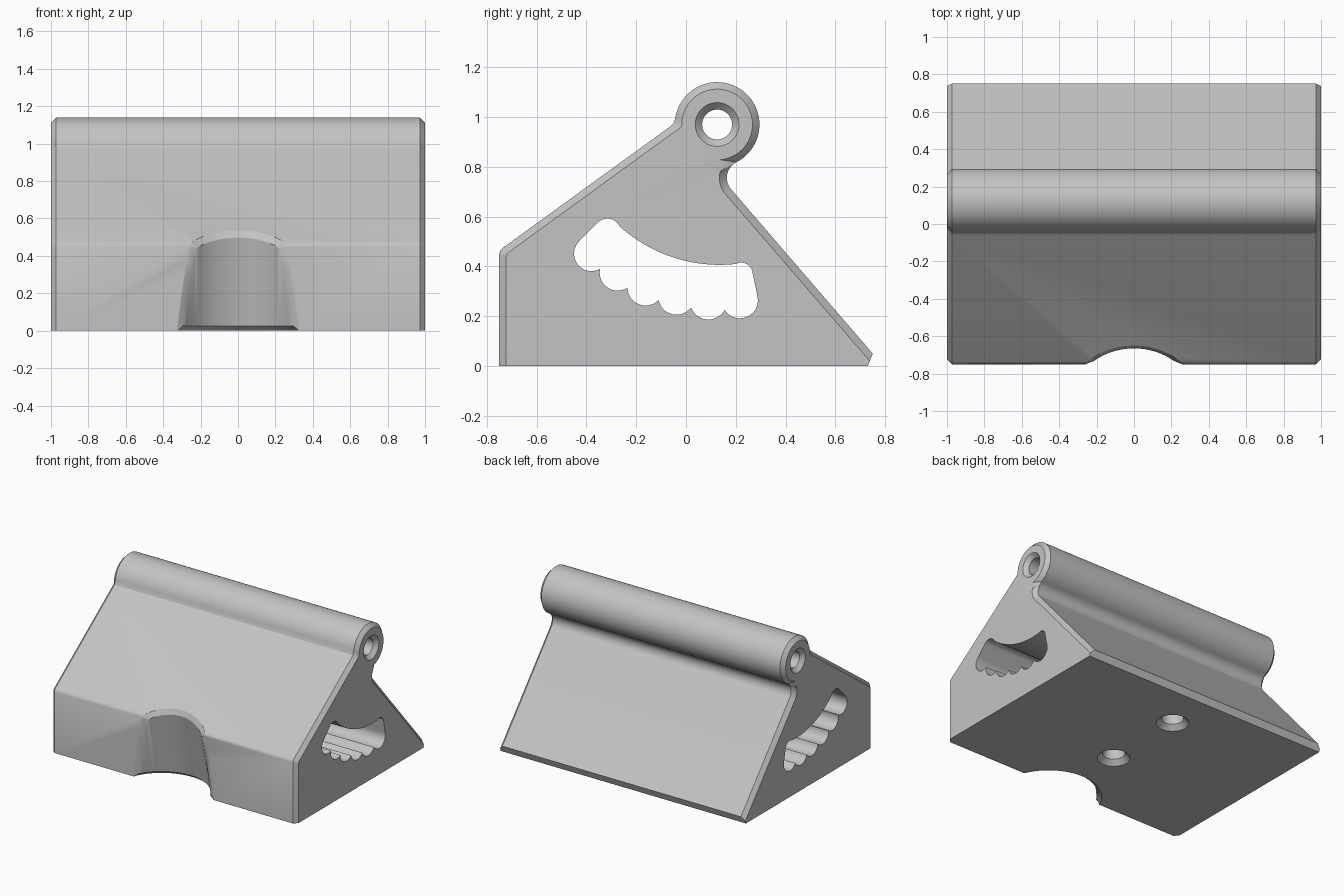
import bpy, bmesh
from math import sin, cos, pi, radians, hypot, atan2
from mathutils import Vector

if "Cube" in bpy.data.objects:
    bpy.data.objects.remove(bpy.data.objects["Cube"], do_unlink=True)

grey = bpy.data.materials.new("plain grey")
grey.use_nodes = True
grey.diffuse_color = (0.55, 0.55, 0.55, 1)
grey.node_tree.nodes["Principled BSDF"].inputs["Base Color"].default_value = (0.55, 0.55, 0.55, 1)


def loft(name, rings):
    """Closed solid through rings that have equal point counts."""
    bm = bmesh.new()
    loops = [[bm.verts.new(p) for p in ring] for ring in rings]
    n = len(loops[0])
    for a, b in zip(loops, loops[1:]):
        for i in range(n):
            j = (i + 1) % n
            bm.faces.new((a[i], a[j], b[j], b[i]))
    bm.faces.new(loops[0])
    bm.faces.new(loops[-1])
    # Edges that collapse to one point are welded
    bmesh.ops.remove_doubles(bm, verts=bm.verts, dist=1e-5)
    bmesh.ops.recalc_face_normals(bm, faces=bm.faces)
    mesh = bpy.data.meshes.new(name)
    bm.to_mesh(mesh)
    bm.free()
    mesh.materials.append(grey)
    ob = bpy.data.objects.new(name, mesh)
    bpy.context.collection.objects.link(ob)
    return ob


def arc(c, r, a0, a1, n):
    """Points on a circle from a0 to a1 degrees."""
    angles = [radians(a0 + (a1 - a0) * i / n) for i in range(n + 1)]
    return [(c[0] + r * cos(a), c[1] + r * sin(a)) for a in angles]


def bulge(p, q, sag, n=12):
    """Arc from p to q bowed to the left by sag; the end point is left out."""
    p, q = Vector(p), Vector(q)
    if not sag:
        return [tuple(p)]
    d = q - p
    half = d.length / 2
    left = Vector((-d.y, d.x)).normalized()
    r = (half * half + sag * sag) / (2 * sag)
    c = (p + q) / 2 + left * (sag - r)
    a0 = atan2(p.y - c.y, p.x - c.x)
    sweep = (atan2(q.y - c.y, q.x - c.x) - a0 + pi) % (2 * pi) - pi
    return [(c.x + abs(r) * cos(a0 + sweep * i / n),
             c.y + abs(r) * sin(a0 + sweep * i / n)) for i in range(n)]


def cut(ob, cutter):
    bpy.context.view_layer.objects.active = ob
    mod = ob.modifiers.new("cut", "BOOLEAN")
    mod.operation = "DIFFERENCE"
    mod.solver = "EXACT"
    mod.object = cutter
    bpy.ops.object.modifier_apply(modifier=mod.name)
    bpy.data.objects.remove(cutter, do_unlink=True)


def at_x(x, points):
    return [(x, y, z) for y, z in points]


# Wedge with the round tube along its ridge; the end outline is inset for a chamfer
TUBE = (0.125, 0.97)
NECK = (0.234, 0.756)
outer = ([(-0.75, 0), (-0.75, 0.45), (-0.746, 0.463), (-0.735, 0.475),
          (-0.065, 0.961), (-0.051, 0.974)]
         + arc(TUBE, 0.17, 172, -63, 48) + arc(NECK, 0.07, 117, 220.6, 14)[1:]
         + [(0.75, 0.05), (0.73, 0)])
inner = ([(-0.722, 0), (-0.722, 0.44), (-0.721, 0.446), (-0.716, 0.454),
          (-0.035, 0.949), (-0.022, 0.958)]
         + arc(TUBE, 0.142, 182, -85, 48) + arc(NECK, 0.1, 160, 220.6, 14)[1:]
         + [(0.738, 0.02), (0.73, 0)])
body = loft("wedge_body", [at_x(-1, inner), at_x(-0.973, outer),
                           at_x(0.973, outer), at_x(1, inner)])

# Leaning round notch in the front
NOTCH_R = 0.33


def notch_y(z):
    return -0.887 - 0.217 * z


cut(body, loft("notch_cutter", [
    [(x, y, z) for x, y in arc((0, notch_y(z)), NOTCH_R, 0, 356.25, 95)]
    for z in (-0.1, 0.8)]))

# Chamfer around the notch rim
bm = bmesh.new()
bm.from_mesh(body.data)
bmesh.ops.remove_doubles(bm, verts=bm.verts, dist=1e-4)


def on_notch(v):
    return abs(hypot(v.co.x, v.co.y - notch_y(v.co.z)) - NOTCH_R) < 1e-3


rim = [e for e in bm.edges if all(on_notch(v) for v in e.verts)
       and len(e.link_faces) == 2 and e.calc_face_angle() > 0.4]
bmesh.ops.bevel(bm, geom=rim, offset=0.025, segments=1, affect="EDGES",
                profile=0.5, clamp_overlap=False, material=-1)
bm.to_mesh(body.data)
bm.free()

# Hand grip with finger scallops, right through the sides
grip_path = [
    ((0.155, 0.225), 0.043), ((0.02, 0.235), 0.043), ((-0.11, 0.265), 0.045),
    ((-0.235, 0.315), 0.045), ((-0.345, 0.39), 0.06), ((-0.43, 0.5), 0),
    ((-0.36, 0.57), 0.027), ((-0.265, 0.56), -0.052), ((0.2, 0.41), 0.022),
    ((0.268, 0.37), 0), ((0.287, 0.28), 0.06)]
grip = []
for i, (p, sag) in enumerate(grip_path):
    q = grip_path[(i + 1) % len(grip_path)][0]
    grip += bulge(p, q, sag, 24 if sag < 0 else 12)
cut(body, loft("grip_cutter", [at_x(-1.1, grip), at_x(1.1, grip)]))

# Bore through the tube, countersunk at both ends
bore = [(-1.01, 0.098), (-0.972, 0.06), (0.972, 0.06), (1.01, 0.098)]
cut(body, loft("bore_cutter", [at_x(x, arc(TUBE, r, 0, 352.5, 47)) for x, r in bore]))

# Two countersunk screw holes in the base
for y in (-0.21, 0.4):
    steps = [(-0.01, 0.12), (0.035, 0.075), (0.2, 0.075)]
    cut(body, loft("screw_cutter", [
        [(px, py, z) for px, py in arc((0, y), r, 0, 352.5, 47)] for z, r in steps]))

bpy.ops.object.select_all(action="DESELECT")
body.select_set(True)
bpy.context.view_layer.objects.active = body
bpy.ops.object.shade_smooth_by_angle(angle=radians(25))
